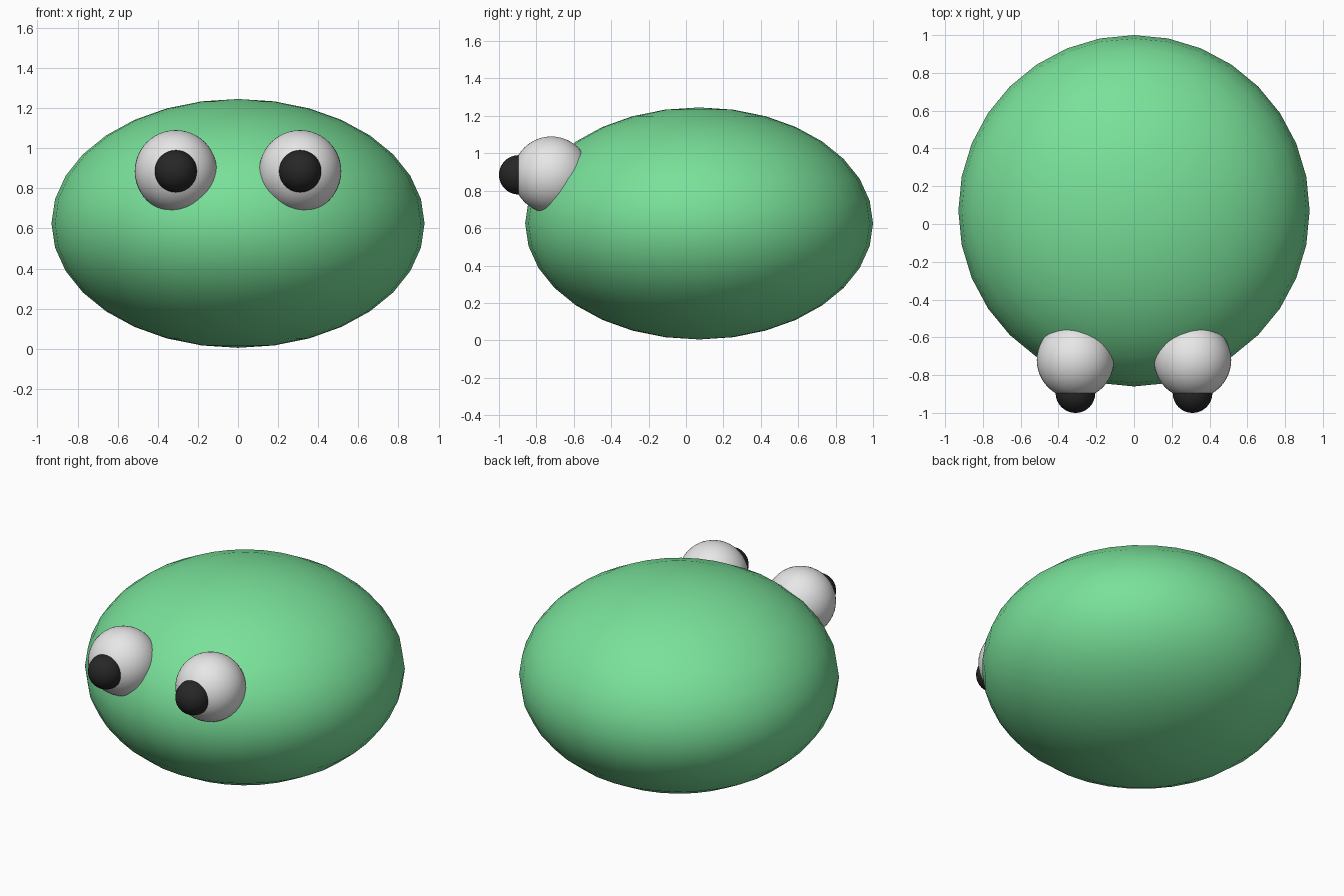
import bpy

default_cube = bpy.data.objects.get("Cube")
if default_cube:
    bpy.data.objects.remove(default_cube, do_unlink=True)


def material(name, rgb):
    mat = bpy.data.materials.new(name)
    mat.use_nodes = True
    colour = (*rgb, 1.0)
    mat.diffuse_color = colour
    mat.node_tree.nodes["Principled BSDF"].inputs["Base Color"].default_value = colour
    return mat


def ball(name, centre, radius, mat, segments=32, squash=1.0):
    bpy.ops.mesh.primitive_uv_sphere_add(
        segments=segments, ring_count=segments // 2, radius=radius, location=centre)
    obj = bpy.context.object
    obj.name = name
    obj.scale.z = squash
    bpy.ops.object.transform_apply(location=False, rotation=False, scale=True)
    bpy.ops.object.shade_smooth()
    obj.data.materials.append(mat)
    return obj


green = material("soft green", (0.19, 0.75, 0.32))
white = material("eye white", (0.8, 0.8, 0.8))
black = material("pupil black", (0.02, 0.02, 0.02))

# Squashed round body
ball("body", (0, 0.07, 0.625), 0.93, green, squash=0.667)

# Bulging eyes with domed pupils
for side, sign in (("left", 1), ("right", -1)):
    x = sign * 0.31
    ball(side + "_eye", (x, -0.72, 0.885), 0.205, white, segments=48)
    ball(side + "_pupil", (x, -0.895, 0.885), 0.105, black, segments=48)
